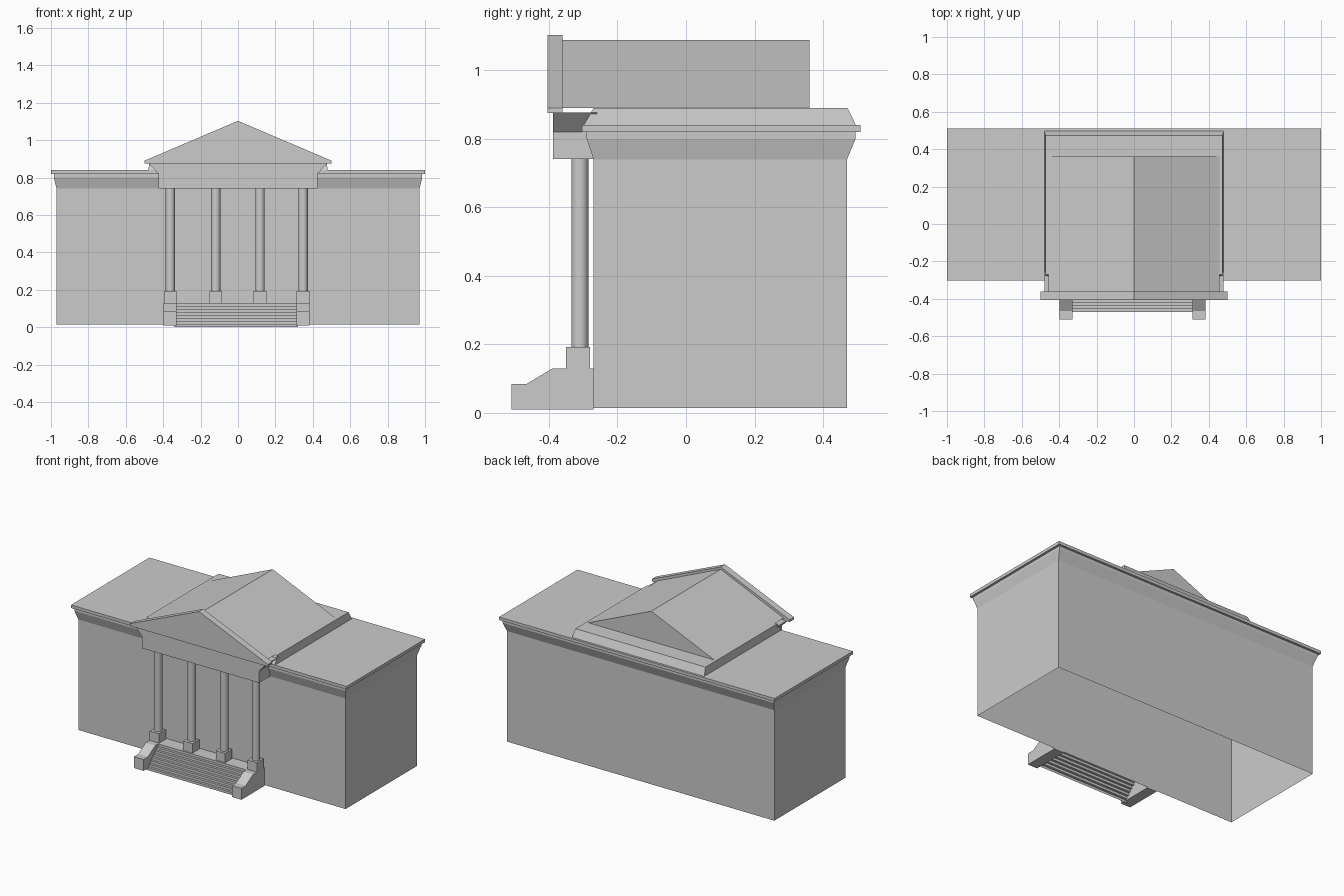
import bpy, bmesh

if "Cube" in bpy.data.objects:
    bpy.data.objects.remove(bpy.data.objects["Cube"])


def make(name, verts, faces):
    bm = bmesh.new()
    vs = [bm.verts.new(v) for v in verts]
    for f in faces:
        bm.faces.new([vs[i] for i in f])
    bmesh.ops.recalc_face_normals(bm, faces=bm.faces[:])
    me = bpy.data.meshes.new(name)
    bm.to_mesh(me)
    bm.free()
    ob = bpy.data.objects.new(name, me)
    bpy.context.collection.objects.link(ob)
    return ob


def loft(name, rings, bottom=True):
    """Stack rectangles (half_x, y0, y1, z) into a closed-top solid."""
    verts, faces = [], []
    for hx, y0, y1, z in rings:
        verts += [(-hx, y0, z), (hx, y0, z), (hx, y1, z), (-hx, y1, z)]
    for r in range(len(rings) - 1):
        a = r * 4
        for i in range(4):
            j = (i + 1) % 4
            faces.append((a + i, a + j, a + 4 + j, a + 4 + i))
    n = len(verts)
    faces.append((n - 4, n - 3, n - 2, n - 1))
    if bottom:
        faces.append((3, 2, 1, 0))
    return make(name, verts, faces)


def prism(name, profile, axis, lo, hi):
    """Extrude a 2D profile: axis 'x' takes (y, z), axis 'y' takes (x, z)."""
    n = len(profile)
    put = (lambda p, d: (d, p[0], p[1])) if axis == 'x' else (lambda p, d: (p[0], d, p[1]))
    verts = [put(p, d) for d in (lo, hi) for p in profile]
    faces = [(i, (i + 1) % n, n + (i + 1) % n, n + i) for i in range(n)]
    faces += [tuple(range(n)), tuple(range(2 * n - 1, n - 1, -1))]
    return make(name, verts, faces)


def box(name, x0, x1, y0, y1, z0, z1):
    return prism(name, [(y0, z0), (y1, z0), (y1, z1), (y0, z1)], 'x', x0, x1)


# Main hall with flared cornice and flat roof, open underneath
loft("main_hall", [
    (0.97, -0.27, 0.47, 0.015),
    (0.97, -0.27, 0.47, 0.74),
    (0.985, -0.29, 0.495, 0.80),
    (0.985, -0.29, 0.495, 0.82),
    (1.0, -0.303, 0.51, 0.82),
    (1.0, -0.303, 0.51, 0.84)], bottom=False)

# Sloped plinth under the gabled roof
loft("roof_plinth", [
    (0.48, -0.30, 0.497, 0.838),
    (0.472, -0.27, 0.472, 0.89)])

# Gabled roof and the thicker pediment at its front
prism("gable_roof", [(-0.457, 0.89), (0.457, 0.89), (0, 1.088)], 'y', -0.36, 0.36)
prism("pediment", [(-0.5, 0.875), (0.5, 0.875), (0.5, 0.89), (0, 1.103), (-0.5, 0.89)],
      'y', -0.405, -0.36)

# Beam over the columns, flaring out sideways to meet the pediment
prism("entablature", [(-0.425, 0.742), (0.425, 0.742), (0.425, 0.82),
                      (0.478, 0.877), (-0.478, 0.877), (-0.425, 0.82)],
      'y', -0.388, -0.26)

# Columns on square pedestals
for i, x in enumerate((-0.362, -0.119, 0.118, 0.348)):
    bpy.ops.mesh.primitive_cylinder_add(vertices=24, radius=0.025, depth=0.56,
                                        location=(x, -0.31, 0.465))
    col = bpy.context.object
    col.name = f"column_{i + 1}"
    bpy.ops.object.shade_smooth_by_angle()
    box(f"pedestal_{i + 1}", x - 0.034, x + 0.034, -0.35, -0.28, 0.125, 0.192)

# Side walls of the stairs
cheek = [(-0.51, 0.01), (-0.51, 0.085), (-0.465, 0.085),
         (-0.39, 0.13), (-0.27, 0.13), (-0.27, 0.01)]
prism("stair_wall_left", cheek, 'x', -0.398, -0.328)
prism("stair_wall_right", cheek, 'x', 0.312, 0.382)

# Stairs: a folded sheet of eight risers ending in the porch floor
steps = 8
rise, run = 0.13 / steps, 0.0157
path = [(-0.47, 0.0)]
for i in range(steps):
    y = -0.47 + i * run
    path.append((y, (i + 1) * rise))
    path.append((y + run if i < steps - 1 else -0.27, (i + 1) * rise))
n = len(path)
make("stairs", [(x, y, z) for x in (-0.34, 0.322) for y, z in path],
     [(i, i + 1, n + i + 1, n + i) for i in range(n - 1)])
